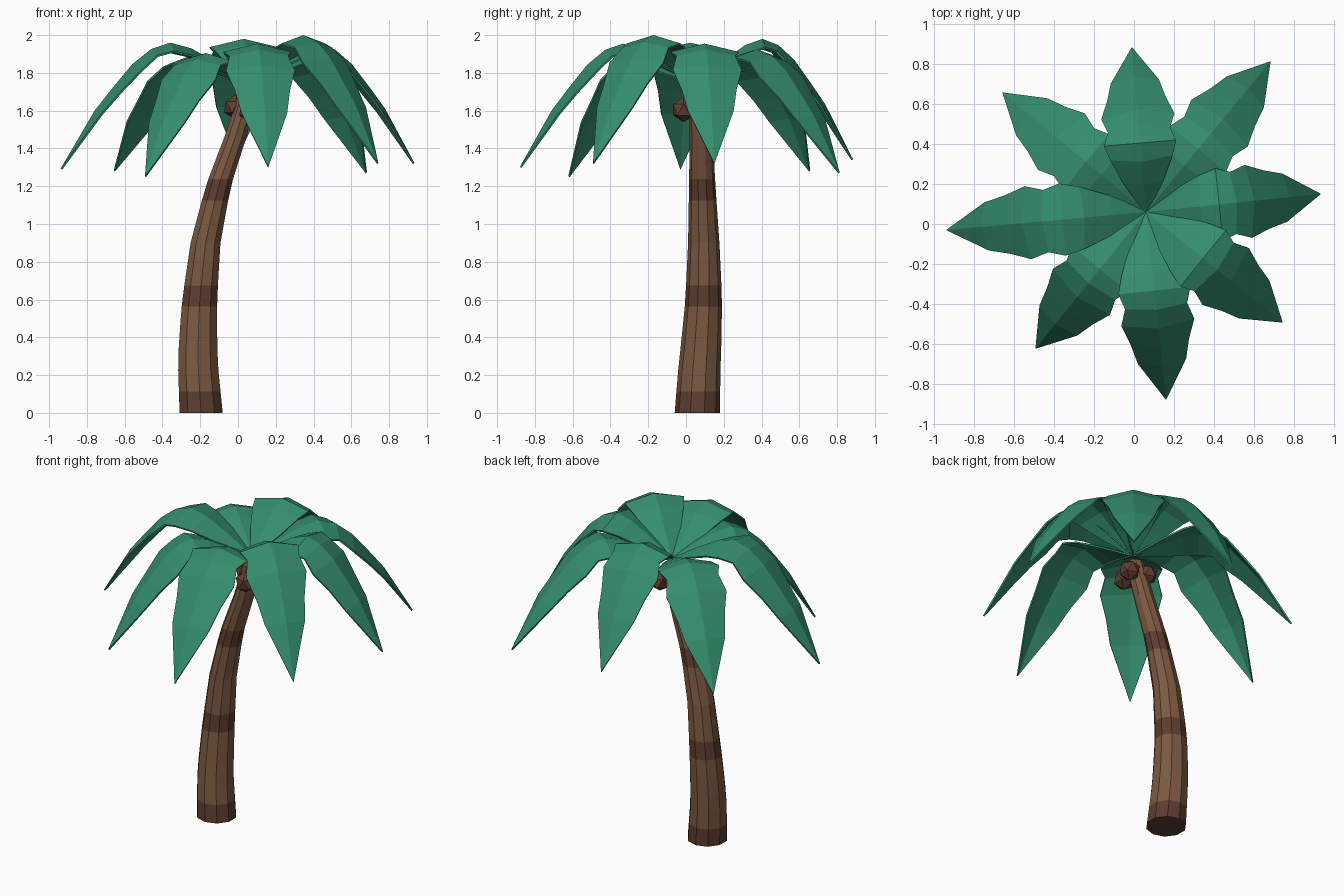
import bpy, bmesh, math
from mathutils import Vector

if "Cube" in bpy.data.objects:
    bpy.data.objects.remove(bpy.data.objects["Cube"])


def material(name, rgb):
    m = bpy.data.materials.new(name)
    m.diffuse_color = (*rgb, 1)
    m.use_nodes = True
    m.node_tree.nodes["Principled BSDF"].inputs["Base Color"].default_value = m.diffuse_color
    return m


BARK = material("bark", (0.20, 0.10, 0.053))
BAND = material("bark_band", (0.11, 0.047, 0.028))
NUT = material("coconut_brown", (0.12, 0.05, 0.03))
LEAF = material("leaf_green", (0.035, 0.27, 0.155))


def finish(bm, name, mats):
    bmesh.ops.recalc_face_normals(bm, faces=bm.faces)
    me = bpy.data.meshes.new(name)
    bm.to_mesh(me)
    bm.free()
    ob = bpy.data.objects.new(name, me)
    bpy.context.collection.objects.link(ob)
    for m in mats:
        me.materials.append(m)
    return ob


# Trunk: ten-sided rings along a bent path (z, x, y, radius)
PATH = [(0, -.195, .06, .12), (.22, -.21, .07, .112), (.36, -.212, .08, .107),
        (.6, -.203, .094, .097), (.9, -.172, .094, .083), (1.2, -.105, .086, .07),
        (1.5, .0, .08, .06), (1.72, .06, .065, .052)]


def path_at(z):
    for a, b in zip(PATH, PATH[1:]):
        if z <= b[0]:
            t = (z - a[0]) / (b[0] - a[0])
            return [p + (q - p) * t for p, q in zip(a, b)]
    return PATH[-1]


SIDES, LEVELS = 10, 15
bm = bmesh.new()
rings = []
for i in range(LEVELS + 1):
    z, x, y, r = path_at(i * 0.1125)
    rings.append([bm.verts.new((x + r * math.cos(2 * math.pi * (k + .5) / SIDES),
                                y + r * math.sin(2 * math.pi * (k + .5) / SIDES), z))
                  for k in range(SIDES)])
for i, (lo, hi) in enumerate(zip(rings, rings[1:])):
    for k in range(SIDES):
        n = (k + 1) % SIDES
        f = bm.faces.new((lo[k], lo[n], hi[n], hi[k]))
        f.material_index = 1 if i % 5 == 0 else 0
bm.faces.new(rings[0][::-1]).material_index = 1
bm.faces.new(rings[-1])
finish(bm, "trunk", [BARK, BAND])

# Coconuts tucked under the crown
for i, loc in enumerate([(-.015, .10, 1.62), (.065, -.012, 1.605), (.118, .10, 1.60)]):
    bm = bmesh.new()
    bmesh.ops.create_icosphere(bm, subdivisions=1, radius=0.066)
    bmesh.ops.translate(bm, verts=bm.verts, vec=loc)
    finish(bm, f"coconut_{i + 1}", [NUT])

# Frond rows: (fraction outwards, height fraction, half width)
ROWS = [(0, 0, .008), (.17, .5, .10), (.31, .86, .155), (.42, 1, .18), (.52, .95, .155),
        (.62, .83, .182), (.72, .65, .145), (.82, .46, .12), (1, 0, 0)]
PEAK_ROW = 3
CROWN = Vector((.06, .06, 1.74))


def frond(name, tip, peak):
    tip = Vector(tip)
    out = tip - CROWN
    out.z = 0
    side = Vector((-out.y, out.x, 0)).normalized()
    spine = []
    for i, (f, h, w) in enumerate(ROWS):
        base = CROWN.z if i < PEAK_ROW else tip.z
        p = CROWN + out * f
        p.z = base + (peak - base) * h
        spine.append(p)
    bm = bmesh.new()
    rows = []
    for i, p in enumerate(spine[:-1]):
        w = ROWS[i][2]
        along = (spine[i + 1] - spine[max(i - 1, 0)]).normalized()
        droop = along.cross(side).normalized() * (-0.24 * w)
        rows.append([bm.verts.new(p + side * w + droop), bm.verts.new(p),
                     bm.verts.new(p - side * w + droop)])
    for a, b in zip(rows, rows[1:]):
        for k in (0, 1):
            bm.faces.new((a[k], b[k], b[k + 1], a[k + 1]))
    end = bm.verts.new(spine[-1])
    for k in (0, 1):
        bm.faces.new((rows[-1][k], end, rows[-1][k + 1]))
    ob = finish(bm, name, [LEAF])
    s = ob.modifiers.new("thickness", "SOLIDIFY")
    s.thickness = 0.01
    s.offset = 0


# Eight fronds around the crown: tip position and peak height
FRONDS = [((.93, .15, 1.32), 1.95), ((.68, .81, 1.27), 1.92), ((-.01, .88, 1.34), 1.975),
          ((-.655, .655, 1.28), 1.89), ((-.935, -.03, 1.29), 1.955),
          ((-.49, -.62, 1.25), 1.90), ((.16, -.875, 1.30), 1.95), ((.74, -.49, 1.32), 1.995)]
for i, (tip, peak) in enumerate(FRONDS):
    frond(f"frond_{i + 1}", tip, peak)
